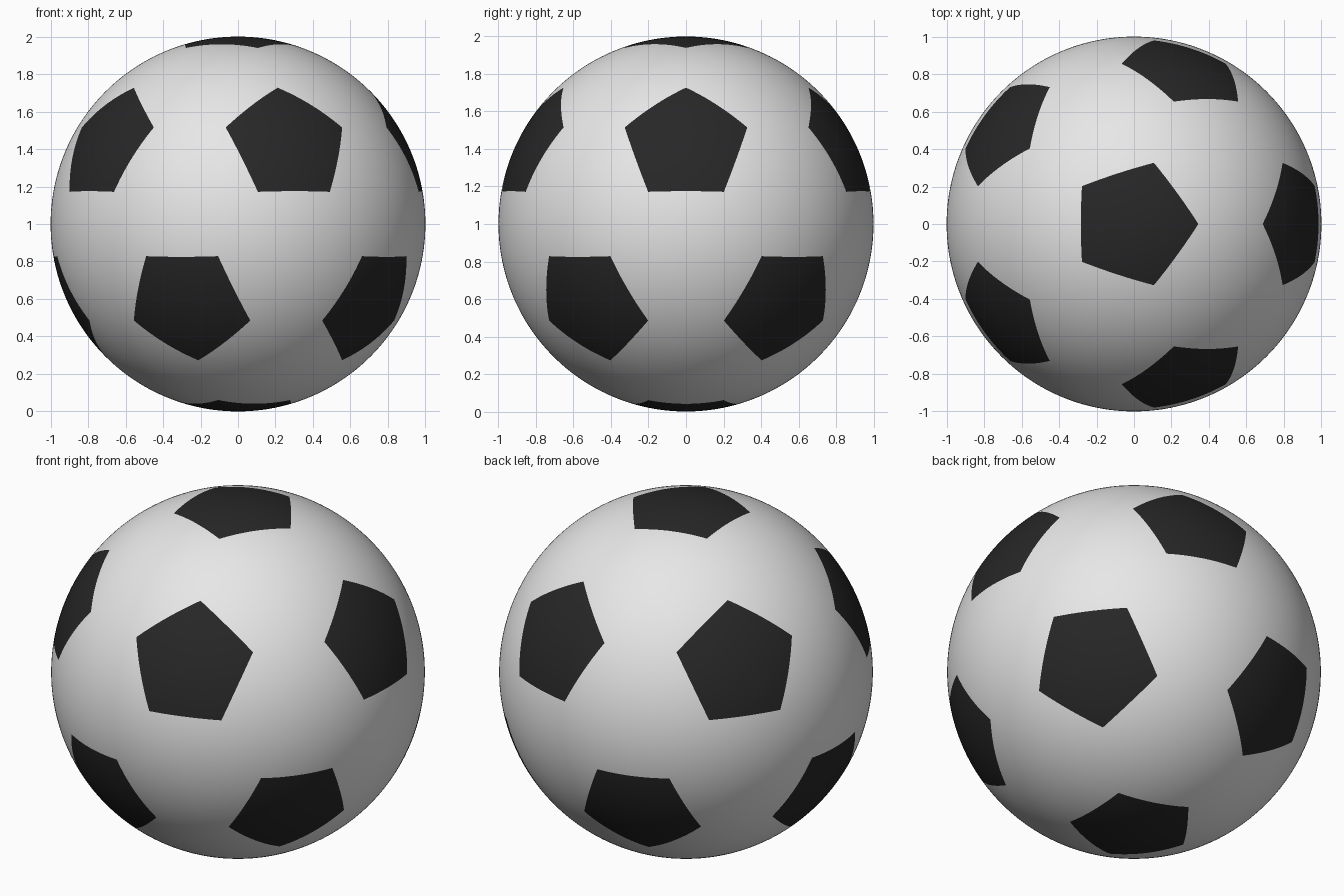
import bpy, bmesh, math
from mathutils import Vector

if "Cube" in bpy.data.objects:
    bpy.data.objects.remove(bpy.data.objects["Cube"])


def material(name, rgb):
    m = bpy.data.materials.new(name)
    m.diffuse_color = (*rgb, 1)
    m.use_nodes = True
    m.node_tree.nodes["Principled BSDF"].inputs["Base Color"].default_value = m.diffuse_color
    return m


# Icosahedron corners: two poles and two staggered rings of five
h, r = 1 / math.sqrt(5), 2 / math.sqrt(5)
points = [Vector((0, 0, 1)), Vector((0, 0, -1))]
for k in range(5):
    for z, offset in ((h, 0), (-h, 36)):
        a = math.radians(72 * k + offset)
        points.append(Vector((r * math.cos(a), r * math.sin(a), z)))

bm = bmesh.new()
corners = [bm.verts.new(p) for p in points]
bmesh.ops.convex_hull(bm, input=corners)

# Split every triangle in thirds: the pieces around each corner form a pentagon
bmesh.ops.subdivide_edges(bm, edges=bm.edges[:], cuts=2, use_grid_fill=True)
for f in bm.faces:
    f.material_index = int(any((v.co - p).length < 1e-4 for v in f.verts for p in points))

# Refine and push everything out to a round ball
bmesh.ops.subdivide_edges(bm, edges=bm.edges[:], cuts=15, use_grid_fill=True)
for v in bm.verts:
    v.co = v.co.normalized()
bmesh.ops.recalc_face_normals(bm, faces=bm.faces[:])
for f in bm.faces:
    f.smooth = True

mesh = bpy.data.meshes.new("ball")
bm.to_mesh(mesh)
bm.free()
mesh.materials.append(material("white leather", (0.8, 0.8, 0.8)))
mesh.materials.append(material("black leather", (0.02, 0.02, 0.02)))
ball = bpy.data.objects.new("ball", mesh)
ball.location.z = 1
bpy.context.collection.objects.link(ball)
